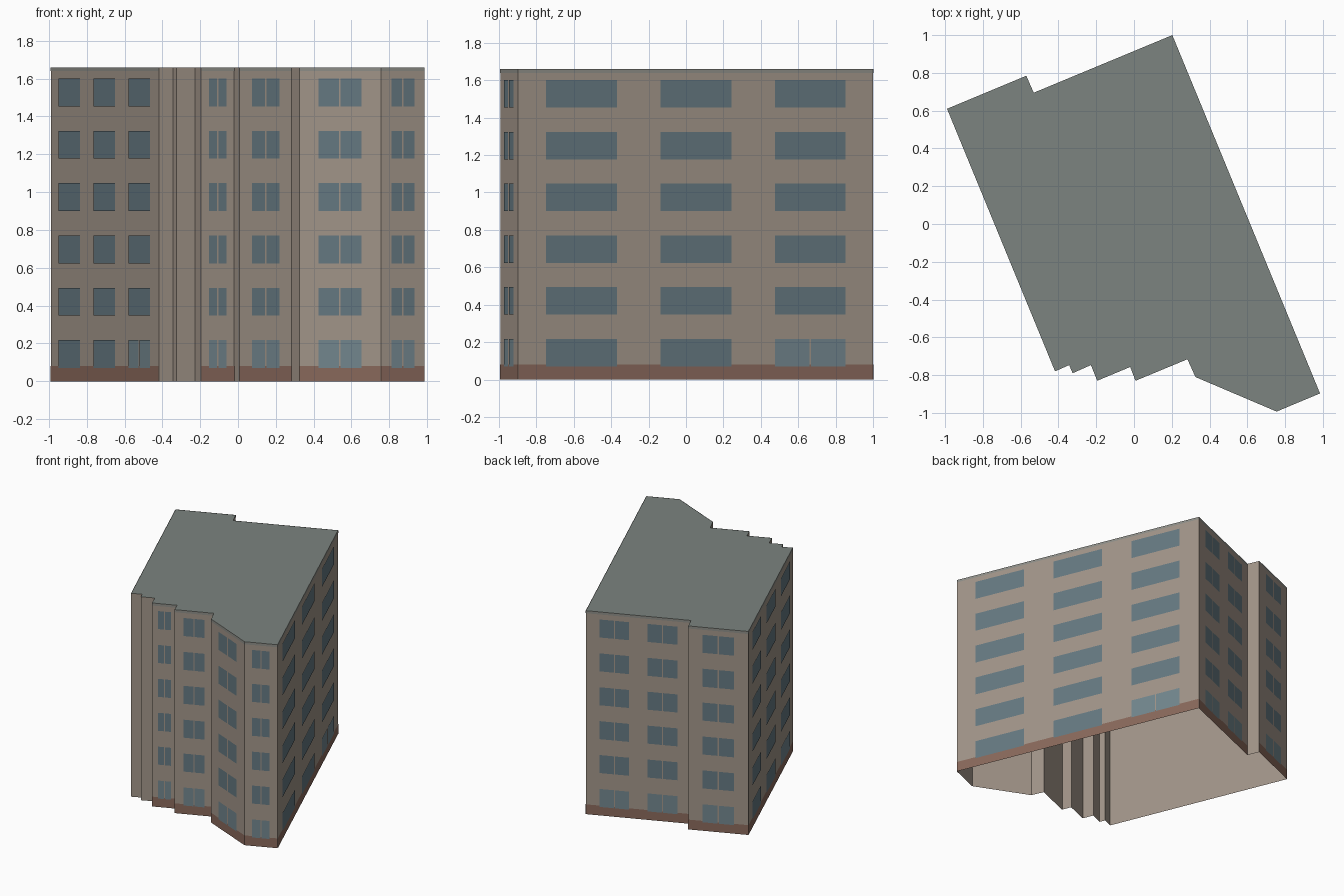
import bpy, bmesh
from mathutils import Vector

if "Cube" in bpy.data.objects:
    bpy.data.objects.remove(bpy.data.objects["Cube"])

H = 1.66            # building height
FLOORS = 6
PITCH = H / FLOORS
OUTLINE = [(-0.99, 0.61), (-0.418, -0.78), (-0.343, -0.747), (-0.325, -0.79),
           (-0.228, -0.747), (-0.195, -0.83), (-0.02, -0.757), (0.008, -0.83),
           (0.283, -0.716), (0.325, -0.81), (0.755, -0.993), (0.985, -0.897),
           (0.203, 1.0), (-0.531, 0.695), (-0.57, 0.785)]

# Window columns per wall: (start, end, always split in two panes)
TRIPLE = [(0.077, 0.277, False), (0.4, 0.6, False), (0.723, 0.922, False)]
PAIR = [(0.235, 0.765, True)]
BACK = [(0.13, 0.413, True), (0.587, 0.875, True)]
FACADES = {0: TRIPLE, 5: PAIR, 7: PAIR, 9: PAIR, 10: PAIR,
           11: TRIPLE, 12: BACK, 14: PAIR}


def material(name, rgb):
    m = bpy.data.materials.new(name)
    m.diffuse_color = (*rgb, 1)
    m.use_nodes = True
    m.node_tree.nodes["Principled BSDF"].inputs["Base Color"].default_value = m.diffuse_color
    return m


def make(name, faces, mat):
    """Build one object from a list of faces, each a list of points."""
    bm = bmesh.new()
    for pts in faces:
        bm.faces.new([bm.verts.new(p) for p in pts])
    bmesh.ops.remove_doubles(bm, verts=bm.verts, dist=1e-5)
    me = bpy.data.meshes.new(name)
    bm.to_mesh(me)
    bm.free()
    me.materials.append(mat)
    ob = bpy.data.objects.new(name, me)
    bpy.context.collection.objects.link(ob)


def panel(edge, f0, f1, z0, z1, out=0.0):
    """Upright rectangle on a wall, f0..f1 along it, pushed out a little."""
    a = Vector((*OUTLINE[edge], 0))
    b = Vector((*OUTLINE[(edge + 1) % len(OUTLINE)], 0))
    d = b - a
    n = Vector((d.y, -d.x, 0)).normalized() * out
    p, q = a + d * f0 + n, a + d * f1 + n
    up = Vector((0, 0, 1))
    return [p + up * z0, q + up * z0, q + up * z1, p + up * z1]


def edge_length(edge):
    a, b = Vector(OUTLINE[edge]), Vector(OUTLINE[(edge + 1) % len(OUTLINE)])
    return (b - a).length


# Shell: open underneath, flat roof
make("walls", [panel(i, 0, 1, 0, H) for i in range(len(OUTLINE))],
     material("wall_tan", (0.36, 0.30, 0.25)))
make("roof", [[(x, y, H) for x, y in OUTLINE]],
     material("roof_grey", (0.20, 0.23, 0.215)))

# Plinth and cornice strips on the windowed walls
make("plinth", [panel(i, 0, 1, 0, 0.08, 0.002) for i in FACADES],
     material("plinth_brown", (0.25, 0.14, 0.105)))
make("cornice", [panel(i, 0, 1, 1.64, H, 0.002) for i in FACADES],
     material("cornice_grey", (0.27, 0.27, 0.245)))

# Windows, with paler split panes on the ground floor
windows, ground = [], []
for edge, columns in FACADES.items():
    gap = 0.0045 / edge_length(edge)
    for k, (f0, f1, split) in enumerate(columns):
        mid = (f0 + f1) / 2
        for floor in range(FLOORS):
            z = 0.07 + PITCH * floor
            door = floor == 0 and (split or k == 2)
            spans = [(f0, mid - gap), (mid + gap, f1)] if split or door else [(f0, f1)]
            for s, e in spans:
                (ground if door else windows).append(
                    panel(edge, s, e, z, z + 0.147, 0.004))
make("windows", windows, material("window_blue", (0.13, 0.19, 0.22)))
make("ground_floor_windows", ground, material("window_pale", (0.17, 0.24, 0.27)))
